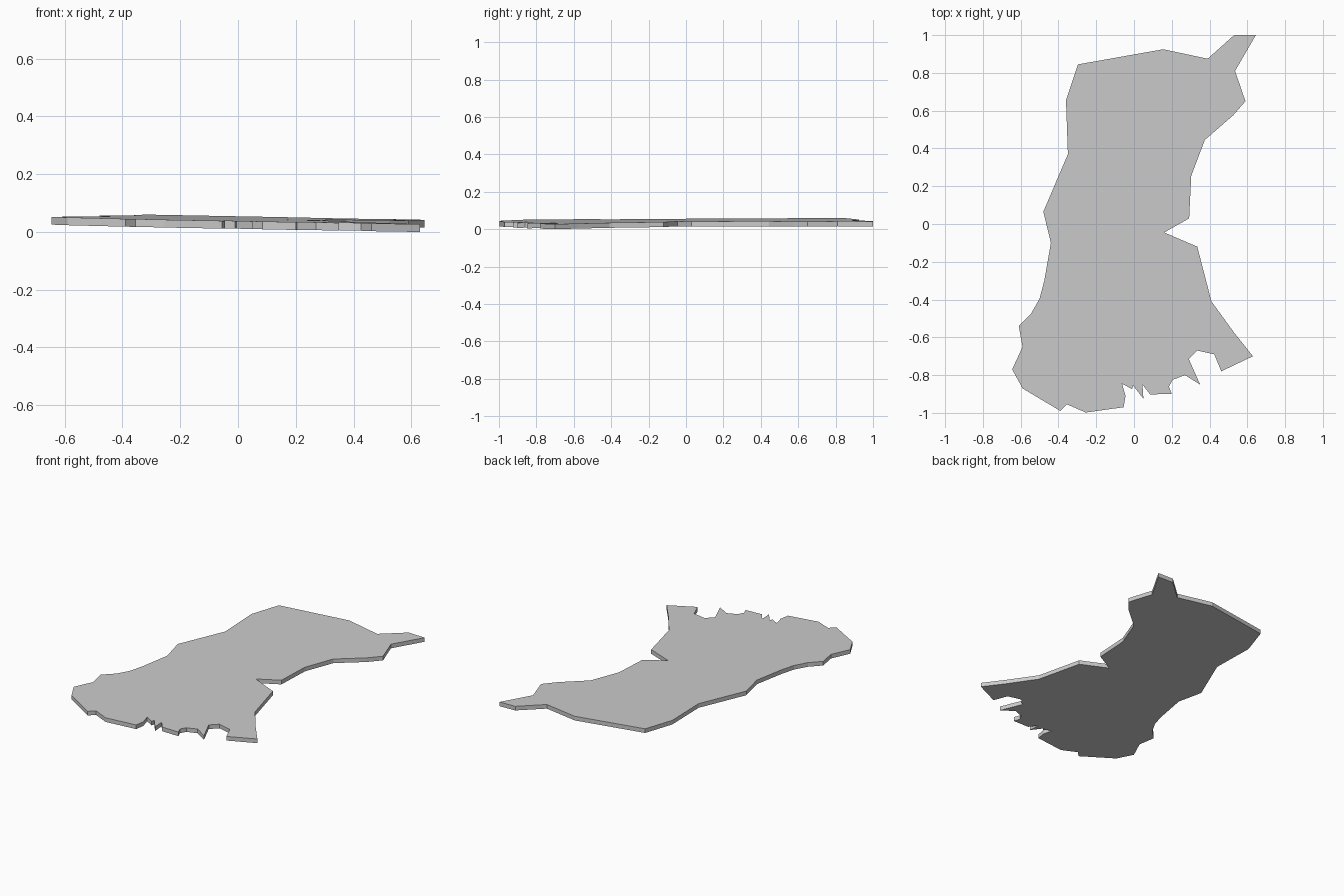
import bpy
import bmesh

THICKNESS = 0.027

# Plan outline, counter-clockwise from the top right tip
OUTLINE = [
    # top edge
    (0.645, 1.0), (0.53, 1.0), (0.39, 0.875), (0.155, 0.925), (-0.297, 0.845),
    # left edge
    (-0.36, 0.655), (-0.35, 0.37), (-0.48, 0.065), (-0.44, -0.10),
    (-0.475, -0.30), (-0.50, -0.395), (-0.545, -0.475), (-0.61, -0.54),
    (-0.59, -0.65), (-0.645, -0.77), (-0.59, -0.87),
    # jagged bottom edge
    (-0.39, -0.99), (-0.355, -0.955), (-0.255, -0.998), (-0.055, -0.97),
    (-0.045, -0.91), (-0.063, -0.845), (-0.01, -0.875), (-0.005, -0.855),
    (0.05, -0.925), (0.045, -0.85), (0.085, -0.902), (0.20, -0.90),
    (0.185, -0.86), (0.205, -0.825), (0.27, -0.80), (0.35, -0.85),
    (0.29, -0.715), (0.335, -0.67), (0.425, -0.69), (0.462, -0.78),
    # right edge with the notch
    (0.63, -0.70), (0.53, -0.575), (0.41, -0.41), (0.335, -0.12),
    (0.16, -0.045), (0.292, 0.03), (0.303, 0.255), (0.375, 0.445),
    (0.525, 0.575), (0.59, 0.65), (0.535, 0.81),
]


def underside(x, y):
    """Height of the slightly tilted lower face."""
    return 0.0191 - 0.0204 * x + 0.009 * y


# Flat tilted slab: fill the outline and extrude it upward
bm = bmesh.new()
base = bm.faces.new([bm.verts.new((x, y, underside(x, y))) for x, y in OUTLINE])
result = bmesh.ops.extrude_face_region(bm, geom=[base], use_keep_orig=True)
top = [v for v in result["geom"] if isinstance(v, bmesh.types.BMVert)]
bmesh.ops.translate(bm, verts=top, vec=(0, 0, THICKNESS))
bmesh.ops.recalc_face_normals(bm, faces=bm.faces)

mesh = bpy.data.meshes.new("jagged_slab")
bm.to_mesh(mesh)
bm.free()
slab = bpy.data.objects.new("jagged_slab", mesh)
bpy.context.collection.objects.link(slab)
